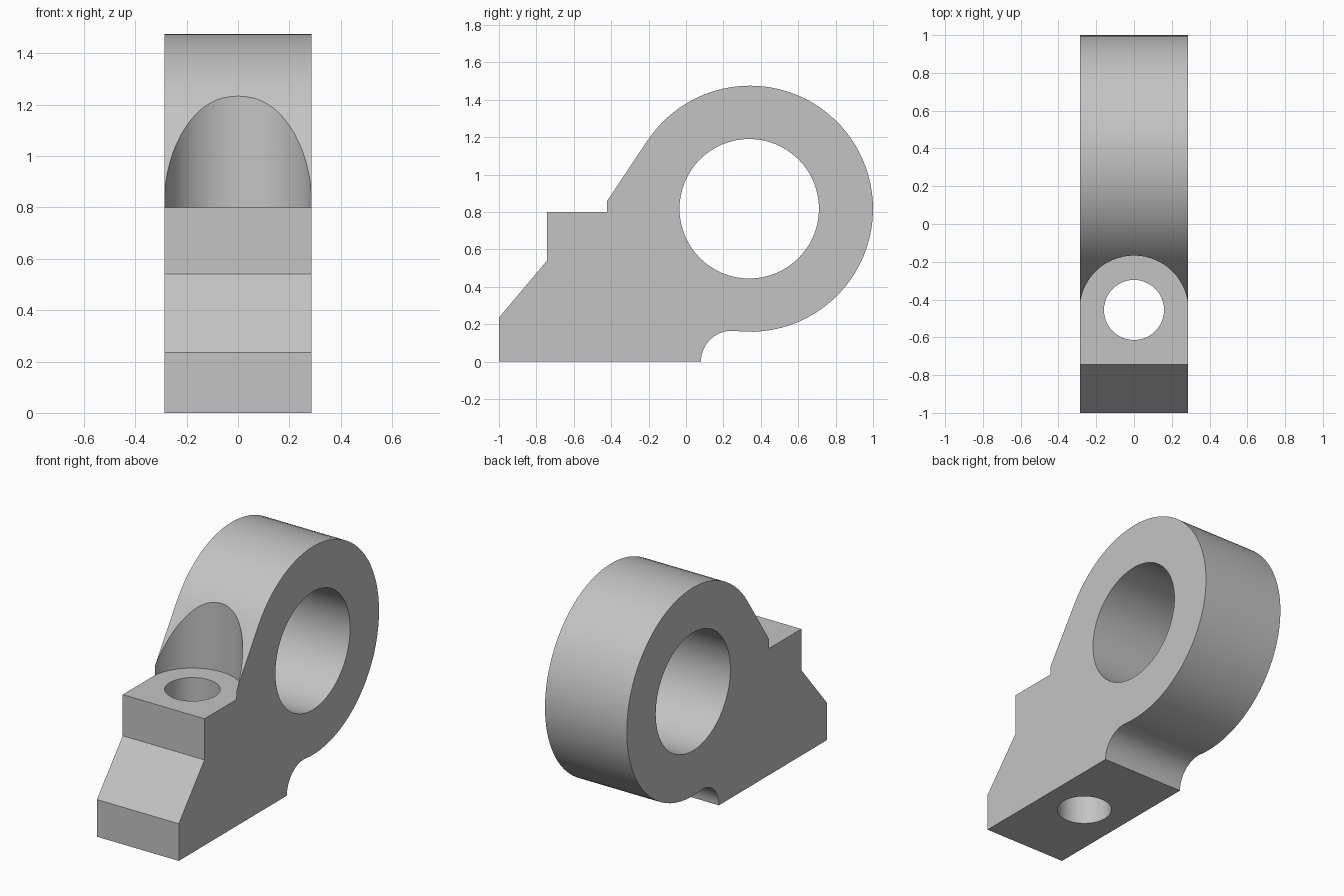
import bpy, bmesh
from math import sin, cos, atan2, acos, hypot, radians, pi
from mathutils import Matrix

if "Cube" in bpy.data.objects:
    bpy.data.objects.remove(bpy.data.objects["Cube"], do_unlink=True)

HALF = 0.286              # half thickness of the bracket
CY, CZ, R = 0.342, 0.817, 0.658   # ring centre and outer radius
BORE = 0.373
BOLT_Y, SEAT_Z = -0.455, 0.80

grey = bpy.data.materials.new("plain grey")
grey.use_nodes = True
colour = (0.55, 0.55, 0.55, 1)
grey.diffuse_color = colour
grey.node_tree.nodes["Principled BSDF"].inputs["Base Color"].default_value = colour


def make_object(name, bm):
    mesh = bpy.data.meshes.new(name)
    bmesh.ops.recalc_face_normals(bm, faces=bm.faces)
    bm.to_mesh(mesh)
    bm.free()
    mesh.materials.append(grey)
    obj = bpy.data.objects.new(name, mesh)
    bpy.context.collection.objects.link(obj)
    return obj


def arc(cy, cz, r, start, end, steps):
    angles = [start + (end - start) * i / steps for i in range(steps + 1)]
    return [(cy + r * cos(a), cz + r * sin(a)) for a in angles]


def cylinder(name, r, depth, matrix):
    bm = bmesh.new()
    bmesh.ops.create_cone(bm, cap_ends=True, segments=64, radius1=r, radius2=r,
                          depth=depth, matrix=matrix)
    obj = make_object(name, bm)
    obj.hide_render = True
    return obj


# Side profile: stepped foot, sloping web tangent to the ring, underside fillet
foot = [(-1, 0), (-1, 0.235), (-0.743, 0.54), (-0.743, SEAT_Z), (-0.46, SEAT_Z)]
py, pz = foot[-1][0] - CY, foot[-1][1] - CZ
tangent = atan2(pz, py) % (2 * pi) - acos(R / hypot(py, pz))
heel = 0.08
gap = CY - heel
fillet = (gap ** 2 + CZ ** 2 - R ** 2) / (2 * (R + gap))
joint = atan2(CZ, CY - heel - fillet)
profile = (foot + arc(CY, CZ, R, tangent, joint - pi, 56)
           + arc(heel + fillet, 0, fillet, joint, pi, 16)[1:])

bm = bmesh.new()
face = bm.faces.new([bm.verts.new((-HALF, y, z)) for y, z in profile])
extruded = bmesh.ops.extrude_face_region(bm, geom=[face])["geom"]
bmesh.ops.translate(bm, vec=(2 * HALF, 0, 0),
                    verts=[g for g in extruded if isinstance(g, bmesh.types.BMVert)])
bracket = make_object("bearing_bracket", bm)

# Ring bore, vertical bolt hole and the round clearance above the bolt seat
cutters = [
    cylinder("bore_cutter", BORE, 2,
             Matrix.Translation((0, CY - 0.004, CZ)) @ Matrix.Rotation(radians(90), 4, 'Y')),
    cylinder("bolt_cutter", 0.159, 4, Matrix.Translation((0, BOLT_Y, 0))),
    cylinder("seat_cutter", 0.288, 2, Matrix.Translation((0, BOLT_Y, SEAT_Z + 1))),
]
bpy.ops.object.select_all(action='DESELECT')
bracket.select_set(True)
bpy.context.view_layer.objects.active = bracket
for cutter in cutters:
    cut = bracket.modifiers.new(cutter.name, 'BOOLEAN')
    cut.operation = 'DIFFERENCE'
    cut.solver = 'EXACT'
    cut.object = cutter
    bpy.ops.object.modifier_apply(modifier=cut.name)
    bpy.data.objects.remove(cutter, do_unlink=True)

# Smooth curved walls, crisp edges, flat slopes
bpy.ops.object.shade_smooth_by_angle(angle=radians(30))
flatten = bracket.modifiers.new("flat_slopes", 'WEIGHTED_NORMAL')
flatten.keep_sharp = True
